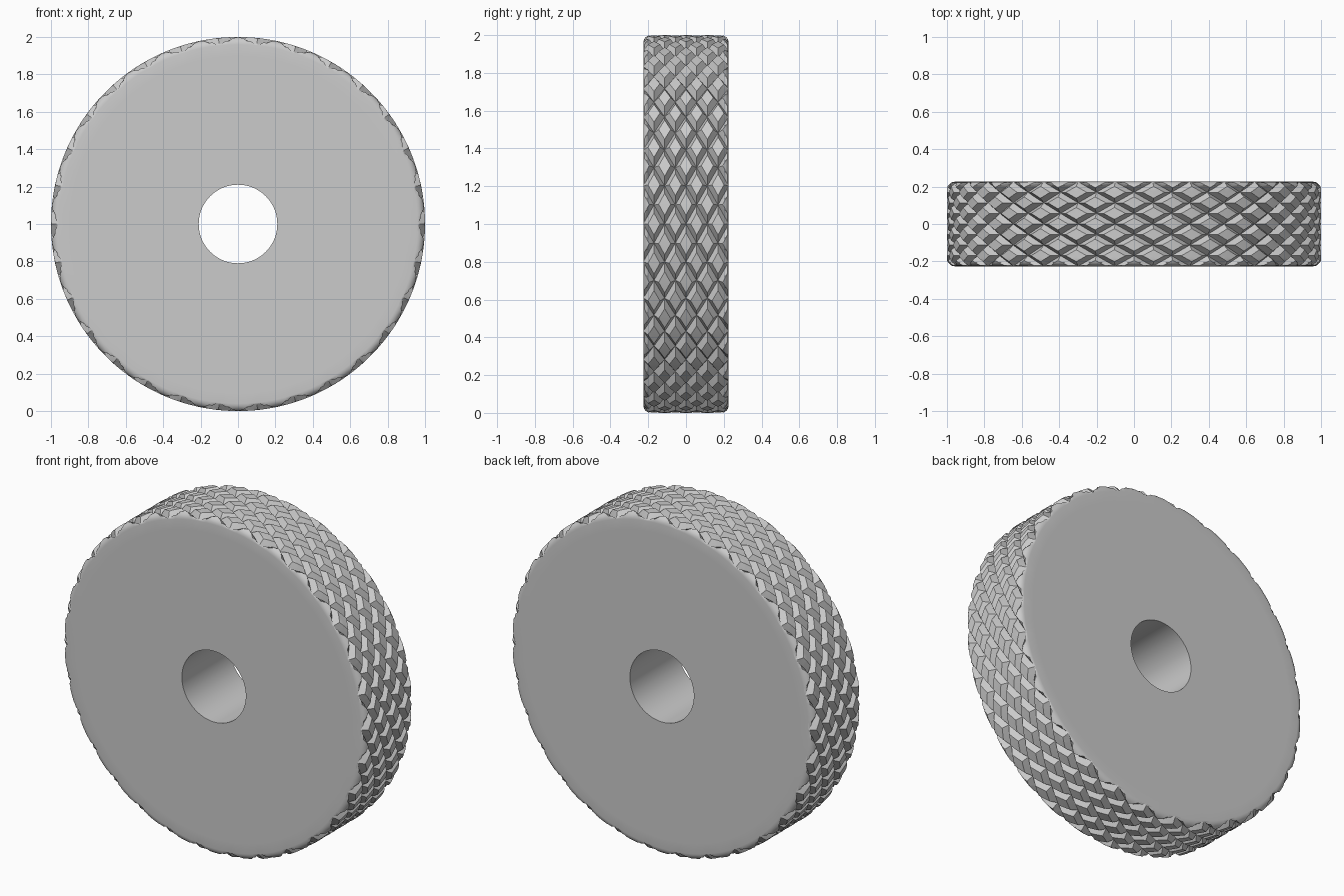
import bpy, bmesh, math

if "Cube" in bpy.data.objects:
    bpy.data.objects.remove(bpy.data.objects["Cube"], do_unlink=True)

R, HALF, FILLET, BORE = 1.0, 0.226, 0.04, 0.21
COUNT = 30                      # grooves in each direction
STEP = math.tau / COUNT         # diamond height as an angle
PITCH = HALF / 2                # diamond width across the tread
GROOVE, DEPTH = 0.22, 0.035     # half groove width in cells, groove depth


def groove_depth(angle, y):
    """Depth of two crossing sets of helical V grooves."""
    result = 0
    for c in (angle / STEP + y / PITCH, angle / STEP - y / PITCH):
        result = max(result, 1 - abs(c - round(c)) / GROOVE)
    return DEPTH * result


def rim_radius(y):
    """Radius of the wheel with rounded shoulders."""
    over = max(0, abs(y) - (HALF - FILLET))
    return R - FILLET + math.sqrt(max(0, FILLET ** 2 - over ** 2))


bm = bmesh.new()

# Unrolled diamond tread, one skewed cell at a time
lines = (0, GROOVE, 0.5, 1 - GROOVE, 1)
for m in range(-4, 5):
    for b in range(COUNT):
        grid = [[bm.verts.new(((2 * b + m + u + v) * STEP / 2, (m + u - v) * PITCH / 2, 0))
                 for v in lines] for u in lines]
        for i in range(4):
            for j in range(4):
                p, q = grid[i][j], grid[i + 1][j]
                r, s = grid[i + 1][j + 1], grid[i][j + 1]
                if (i < 2) == (j < 2):
                    tris = (p, q, r), (p, r, s)
                else:
                    tris = (p, q, s), (q, r, s)
                for tri in tris:
                    bm.faces.new(tri)
bmesh.ops.remove_doubles(bm, verts=bm.verts, dist=1e-4)

# Cut rows for the rounded shoulders and trim both sides
ROWS = 6
for side in (-1, 1):
    for k in range(ROWS + 1):
        y = HALF - FILLET + FILLET * math.sin(k * math.pi / 2 / ROWS)
        bmesh.ops.bisect_plane(bm, geom=bm.verts[:] + bm.edges[:] + bm.faces[:], dist=1e-5,
                               plane_co=(0, side * y, 0), plane_no=(0, side, 0),
                               clear_outer=(k == ROWS))

# Roll the tread into a wheel
for v in bm.verts:
    angle, y = v.co.x, v.co.y
    radius = min(R - groove_depth(angle, y), rim_radius(y))
    v.co = (radius * math.cos(angle), y, radius * math.sin(angle))
bmesh.ops.remove_doubles(bm, verts=bm.verts, dist=1e-4)

# Flat side discs, drawn inward ring by ring to the bore
bore_edges = []
for side in (-1, 1):
    edges = [e for e in bm.edges if e.is_boundary
             and all(abs(v.co.y - side * HALF) < 1e-3 for v in e.verts)]
    for radius in (0.9, BORE):
        new = bmesh.ops.extrude_edge_only(bm, edges=edges)["geom"]
        edges = [g for g in new if isinstance(g, bmesh.types.BMEdge)]
        for v in (g for g in new if isinstance(g, bmesh.types.BMVert)):
            scale = radius / math.hypot(v.co.x, v.co.z)
            v.co.x *= scale
            v.co.z *= scale
    bore_edges += edges

# Bore wall
bmesh.ops.bridge_loops(bm, edges=bore_edges)
bmesh.ops.recalc_face_normals(bm, faces=bm.faces)

mesh = bpy.data.meshes.new("knurled_wheel")
bm.to_mesh(mesh)
bm.free()
wheel = bpy.data.objects.new("knurled_wheel", mesh)
bpy.context.collection.objects.link(wheel)
wheel.location.z = R

grey = bpy.data.materials.new("light_grey")
grey.use_nodes = True
colour = (0.6, 0.6, 0.6, 1)
grey.diffuse_color = colour
grey.node_tree.nodes["Principled BSDF"].inputs["Base Color"].default_value = colour
mesh.materials.append(grey)

bpy.context.view_layer.objects.active = wheel
wheel.select_set(True)
bpy.ops.object.shade_smooth_by_angle(angle=math.radians(30))
